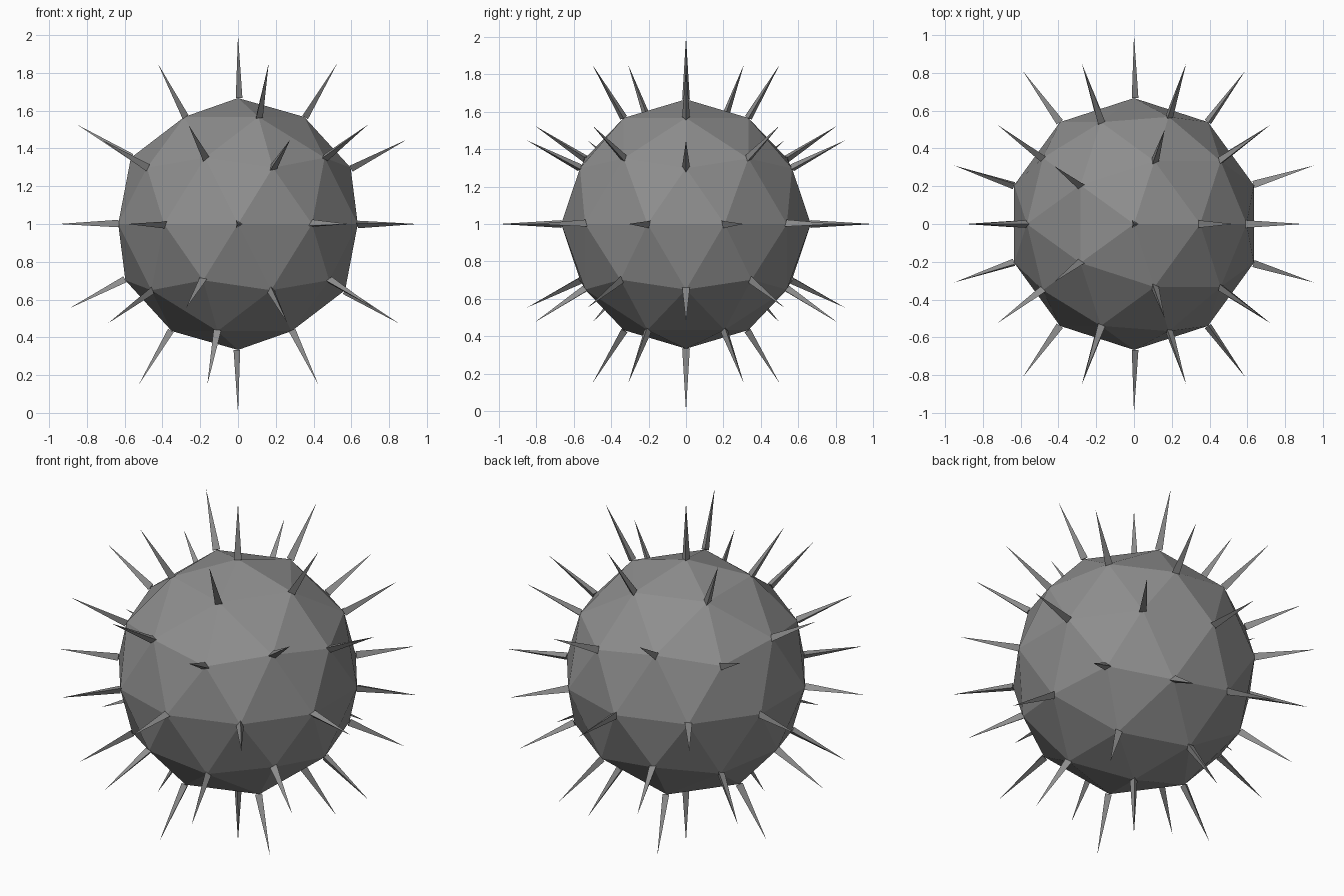
import bpy
import bmesh
import math
from mathutils import Matrix, Quaternion, Vector

RADIUS = 2 / 3          # body radius
SPIKE_LENGTH = 1 / 3
SPIKE_RADIUS = 0.0235
CENTRE = Vector((0, 0, 1))
UP = Vector((0, 0, 1))

cube = bpy.data.objects.get("Cube")
if cube:
    bpy.data.objects.remove(cube, do_unlink=True)


def make_material(name, colour):
    mat = bpy.data.materials.new(name)
    mat.use_nodes = True
    mat.diffuse_color = colour
    mat.node_tree.nodes["Principled BSDF"].inputs["Base Color"].default_value = colour
    return mat


def mesh_from(bm, name, mat):
    bmesh.ops.recalc_face_normals(bm, faces=bm.faces)
    mesh = bpy.data.meshes.new(name)
    bm.to_mesh(mesh)
    bm.free()
    mesh.materials.append(mat)
    return mesh


def add_object(name, mesh, matrix):
    obj = bpy.data.objects.new(name, mesh)
    obj.matrix_world = matrix
    bpy.context.collection.objects.link(obj)
    return obj


grey = make_material("grey", (0.27, 0.27, 0.27, 1))

# Faceted round body
bm = bmesh.new()
bmesh.ops.create_icosphere(bm, subdivisions=2, radius=RADIUS)
corners = [v.co.copy() for v in bm.verts]
add_object("body", mesh_from(bm, "body", grey), Matrix.Translation(CENTRE))

# Three-sided spike with one base corner towards +x
bm = bmesh.new()
base = [bm.verts.new((SPIKE_RADIUS * math.cos(a), SPIKE_RADIUS * math.sin(a), 0))
        for a in (i * math.tau / 3 for i in range(3))]
tip = bm.verts.new((0, 0, SPIKE_LENGTH))
bm.faces.new(base)
for i in range(3):
    bm.faces.new((base[i], base[(i + 1) % 3], tip))
spike_mesh = mesh_from(bm, "spike", grey)

# One spike standing outward on every corner of the body
for i, corner in enumerate(corners):
    direction = corner.normalized()
    if direction.z < -0.999:
        turn = Quaternion((0, 1, 0), math.pi)
    else:
        turn = UP.rotation_difference(direction)
    matrix = Matrix.Translation(CENTRE + corner) @ turn.to_matrix().to_4x4()
    add_object(f"spike_{i + 1}", spike_mesh, matrix)
